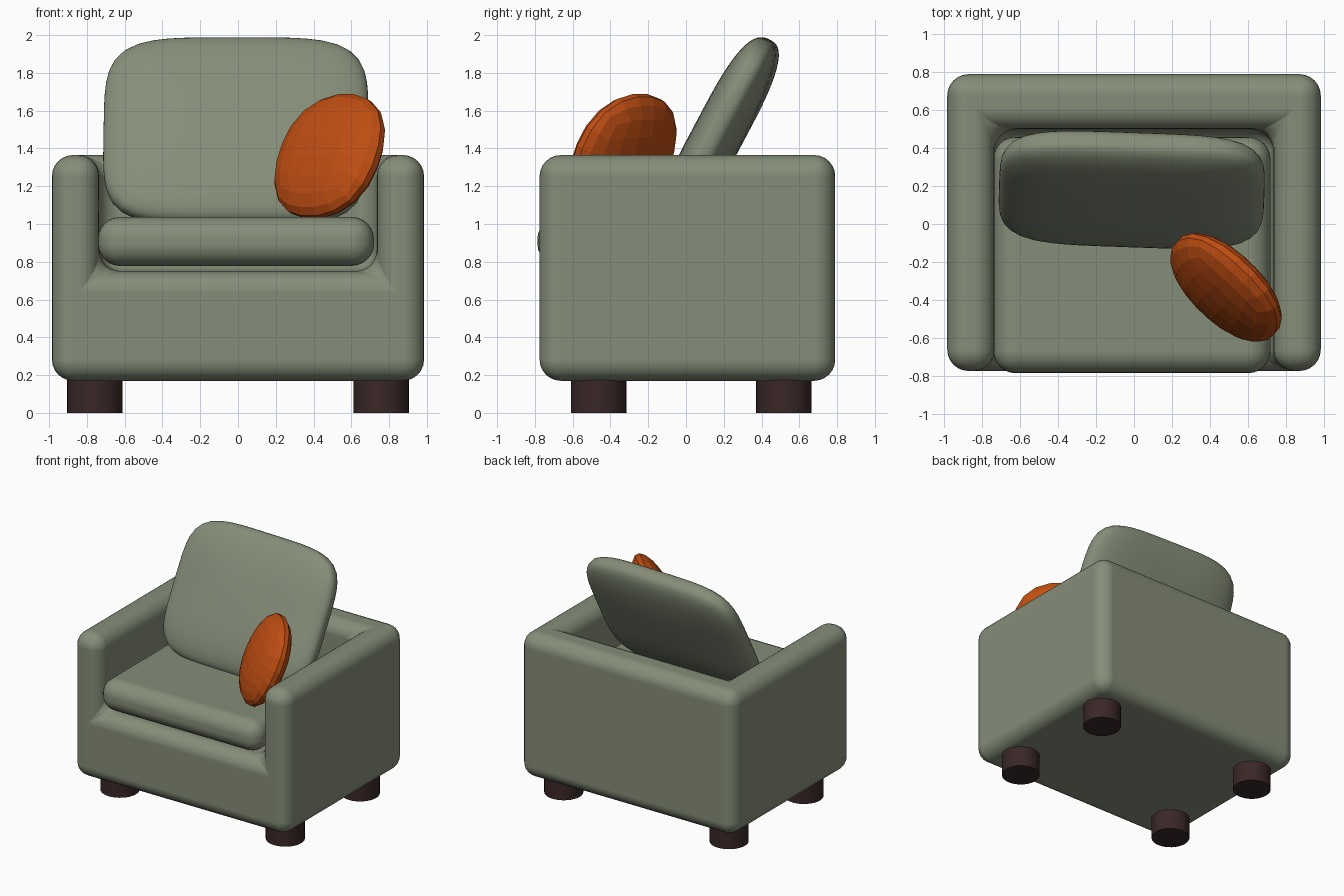
import bpy, bmesh, math
from mathutils import Vector, Matrix

if "Cube" in bpy.data.objects:
    bpy.data.objects.remove(bpy.data.objects["Cube"])


def material(name, rgb):
    m = bpy.data.materials.new(name)
    m.diffuse_color = (*rgb, 1)
    m.use_nodes = True
    m.node_tree.nodes["Principled BSDF"].inputs["Base Color"].default_value = m.diffuse_color
    return m


SAGE = material("sage fabric", (0.235, 0.27, 0.19))
RUST = material("rust fabric", (0.52, 0.075, 0.006))
WOOD = material("dark wood", (0.042, 0.02, 0.02))


def finish(bm, name, mat):
    bmesh.ops.recalc_face_normals(bm, faces=bm.faces)
    me = bpy.data.meshes.new(name)
    bm.to_mesh(me)
    bm.free()
    me.materials.append(mat)
    ob = bpy.data.objects.new(name, me)
    bpy.context.collection.objects.link(ob)
    return ob


def smooth(ob, angle=40):
    bpy.ops.object.select_all(action='DESELECT')
    bpy.context.view_layer.objects.active = ob
    ob.select_set(True)
    bpy.ops.object.shade_smooth_by_angle(angle=math.radians(angle))


def box(name, lo, hi, mat):
    lo, hi = Vector(lo), Vector(hi)
    bm = bmesh.new()
    bmesh.ops.create_cube(bm, size=1)
    for v in bm.verts:
        v.co = (lo + hi) / 2 + v.co * (hi - lo)
    return finish(bm, name, mat)


def bevel(ob, width, segments):
    m = ob.modifiers.new("round_edges", 'BEVEL')
    m.width, m.segments = width, segments
    m.limit_method, m.angle_limit = 'ANGLE', math.radians(40)
    m.harden_normals = True


def pillow(name, half, n, m, cuts, matrix, mat):
    """Rounded pillow: n squares the outline, m fills out the thickness."""
    bm = bmesh.new()
    bmesh.ops.create_cube(bm, size=2)
    bmesh.ops.subdivide_edges(bm, edges=bm.edges[:], cuts=cuts, use_grid_fill=True)
    for v in bm.verts:
        d = Vector([math.tan(c * math.pi / 4) for c in v.co])
        f = ((abs(d.x)**n + abs(d.y)**n)**(m / n) + abs(d.z)**m)**(1 / m)
        v.co = matrix @ Vector([c / f * h for c, h in zip(d, half)])
    return finish(bm, name, mat)


# Upholstered frame: block with the seat well cut out, all edges rounded
frame = box("armchair_frame", (-.985, -.775, .17), (.985, .79, 1.365), SAGE)
well = box("seat_well_cutter", (-.735, -1.2, .75), (.735, .50, 1.8), SAGE)
well.hide_render = True
well.hide_viewport = True
cut = frame.modifiers.new("seat_well", 'BOOLEAN')
cut.operation, cut.object, cut.solver = 'DIFFERENCE', well, 'EXACT'
bevel(frame, .112, 6)
smooth(frame)

# Seat cushion
seat = box("seat_cushion", (-.742, -.787, .778), (.72, .46, 1.037), SAGE)
bevel(seat, .118, 6)
smooth(seat)

# Leaning back cushion
lean = (Matrix.Translation((-.012, .18, 1.49))
        @ Matrix.Rotation(math.radians(-2), 4, 'Z')
        @ Matrix.Rotation(math.radians(90 - 28), 4, 'X'))
smooth(pillow("back_cushion", (.70, .55, .13), 4.5, 2.8, 15, lean, SAGE))

# Faceted throw pillow tilted in the corner of the seat
normal = Vector((-.63, -.66, .41)).normalized()
side = Vector((0, 0, 1)).cross(normal).normalized()
up = normal.cross(side)
tilt = Matrix((side, up, normal)).transposed().to_4x4()
pillow("throw_pillow", (.36, .36, .125), 2.2, 2.0, 4,
       Matrix.Translation((.485, -.335, 1.358)) @ tilt, RUST)

# Round legs
for sx, side_name in ((-1, "left"), (1, "right")):
    for y, end in ((-.463, "front"), (.518, "rear")):
        bm = bmesh.new()
        bmesh.ops.create_cone(bm, cap_ends=True, segments=32, radius1=.147,
                              radius2=.147, depth=.2,
                              matrix=Matrix.Translation((sx * .758, y, .1)))
        smooth(finish(bm, f"{end}_{side_name}_leg", WOOD))
